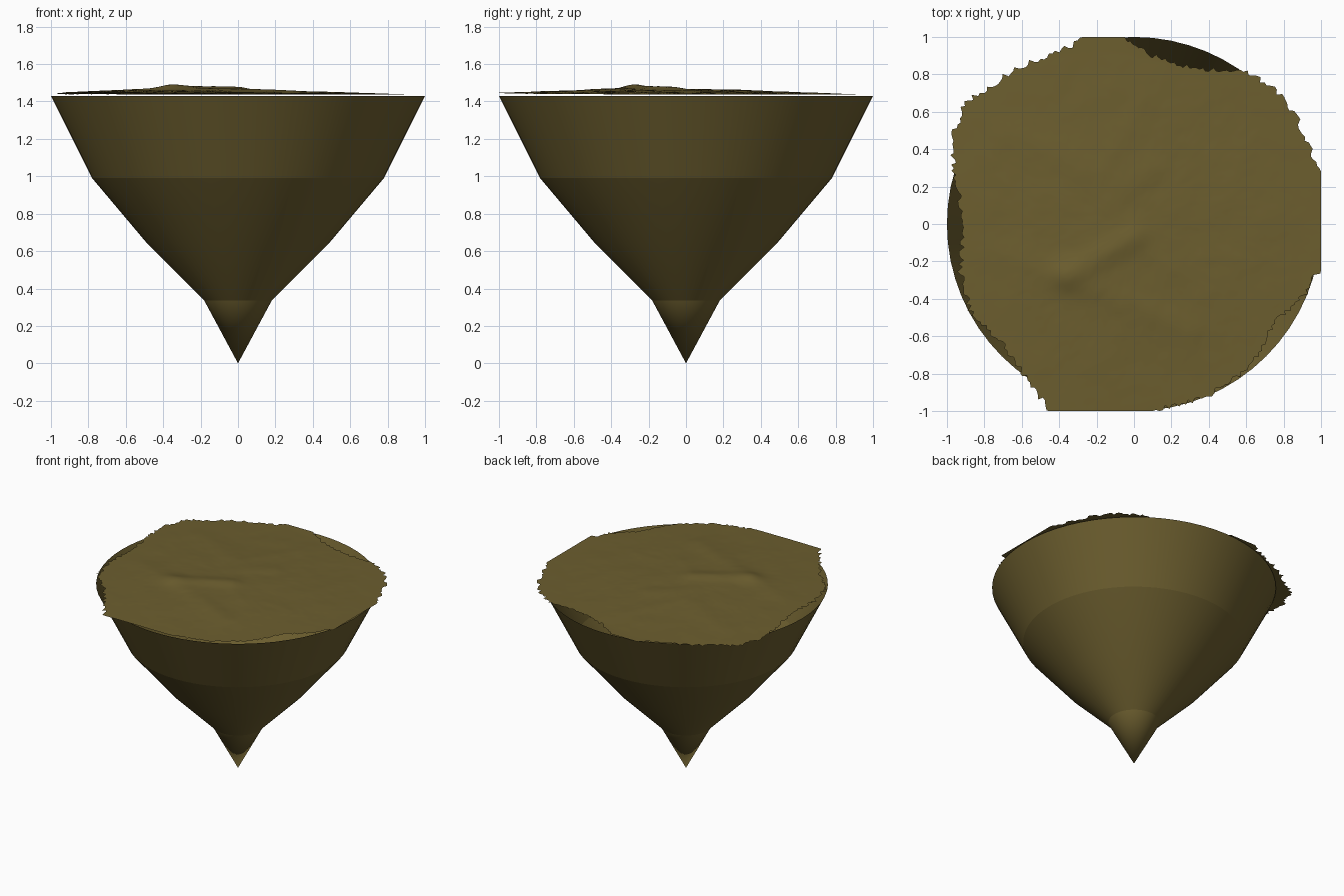
import bpy, bmesh, math, random
from mathutils import Vector, noise

if "Cube" in bpy.data.objects:
    bpy.data.objects.remove(bpy.data.objects["Cube"])

random.seed(4)
earth = bpy.data.materials.new("olive_earth")
earth.diffuse_color = (0.15, 0.112, 0.028, 1)
earth.use_nodes = True
earth.node_tree.nodes["Principled BSDF"].inputs["Base Color"].default_value = earth.diffuse_color


def finish(bm, name, angle):
    mesh = bpy.data.meshes.new(name)
    bm.to_mesh(mesh)
    bm.free()
    obj = bpy.data.objects.new(name, mesh)
    bpy.context.collection.objects.link(obj)
    mesh.materials.append(earth)
    bpy.ops.object.select_all(action='DESELECT')
    obj.select_set(True)
    bpy.context.view_layer.objects.active = obj
    bpy.ops.object.shade_smooth_by_angle(angle=math.radians(angle))
    return obj


def bridge(bm, low, high):
    n = len(low)
    for i in range(n):
        j = (i + 1) % n
        bm.faces.new((low[i], low[j], high[j], high[i]))


def fan(bm, centre, ring, up):
    for i in range(len(ring)):
        a, b = ring[i], ring[(i + 1) % len(ring)]
        bm.faces.new((centre, a, b) if up else (centre, b, a))


# Open-topped stepped cone standing on its tip
bm = bmesh.new()
SEGMENTS = 64
rings = []
for r, z in [(0.18, 0.335), (0.485, 0.64), (0.78, 0.99), (1.0, 1.43)]:
    rings.append([bm.verts.new((r * math.cos(math.tau * i / SEGMENTS),
                                r * math.sin(math.tau * i / SEGMENTS), z))
                  for i in range(SEGMENTS)])
fan(bm, bm.verts.new((0, 0, 0)), rings[0], False)
for low, high in zip(rings, rings[1:]):
    bridge(bm, low, high)
finish(bm, "cone_base", 7)

# Ragged outline of the land sheet, counter-clockwise
outline = [(1, -.23), (1, .3), (.95, .38), (.87, .57), (.75, .73), (.6, .81),
           (.28, .84), (.1, .9), (-.05, 1), (-.25, 1), (-.4, .92), (-.62, .84),
           (-.75, .75), (-.9, .65), (-.98, .45), (-.96, .28), (-.91, 0),
           (-.93, -.25), (-.88, -.46), (-.7, -.65), (-.58, -.82), (-.45, -1),
           (.1, -1), (.38, -.93), (.55, -.82), (.66, -.7), (.75, -.53), (.92, -.37)]


def rim_points(step=0.018):
    points = []
    for k, a in enumerate(outline):
        a, b = Vector(a), Vector(outline[(k + 1) % len(outline)])
        straight = (a.x == b.x == 1) or (abs(a.y) == 1 and a.y == b.y)
        n = max(1, round((b - a).length / step))
        for i in range(n):
            p = a.lerp(b, i / n)
            if not straight:
                p *= 1 + random.uniform(-0.016, 0.016)
            points.append(Vector((max(-1, min(1, p.x)), max(-1, min(1, p.y)))))
    return points


# Mountain ridges: start, end, height, width
ridges = [((-.36, -.28), (.0, -.07), .013, .07), ((-.36, -.27), (.28, -.57), .007, .08),
          ((-.15, .1), (.1, .3), .005, .08), ((-.7, .48), (-.2, .25), .004, .09),
          ((-.1, .4), (.15, .8), .004, .08), ((-.85, -.12), (-.36, -.28), .004, .08)]


def land_height(p, t):
    z = 1.438 + 0.033 * max(0, 1 - (p - Vector((-.2, -.18))).length / 1.1)
    fade = min(1, (1 - t) * 4)
    for a, b, h, w in ridges:
        a, b = Vector(a), Vector(b)
        s = max(0, min(1, (p - a).dot(b - a) / (b - a).length_squared))
        z += fade * h * math.exp(-((p - a.lerp(b, s)).length / w) ** 2)
    rough = noise.fractal(Vector((p.x * 5, p.y * 5, 1.7)), 1.0, 2.0, 4)
    return max(1.436, min(1.49, z + 0.0022 * rough * (0.3 + fade)))


# Thin sheet of land above the cone's rim
bm = bmesh.new()
rim = rim_points()
LOOPS = 50
rings = []
for k in range(1, LOOPS + 1):
    t = k / LOOPS
    ring = []
    for i, p in enumerate(rim):
        # Inner loops follow an averaged rim so only the edge is ragged
        smooth = sum((rim[(i + d) % len(rim)] for d in range(-3, 4)), Vector((0, 0))) / 7
        q = p if k == LOOPS else smooth * t * 0.995
        ring.append(bm.verts.new((q.x, q.y, land_height(q, t))))
    rings.append(ring)
fan(bm, bm.verts.new((0, 0, land_height(Vector((0, 0)), 0))), rings[0], True)
for low, high in zip(rings, rings[1:]):
    bridge(bm, high, low)
bmesh.ops.recalc_face_normals(bm, faces=bm.faces)
if sum(f.normal.z for f in bm.faces) < 0:
    bmesh.ops.reverse_faces(bm, faces=bm.faces)
finish(bm, "land_surface", 40)
